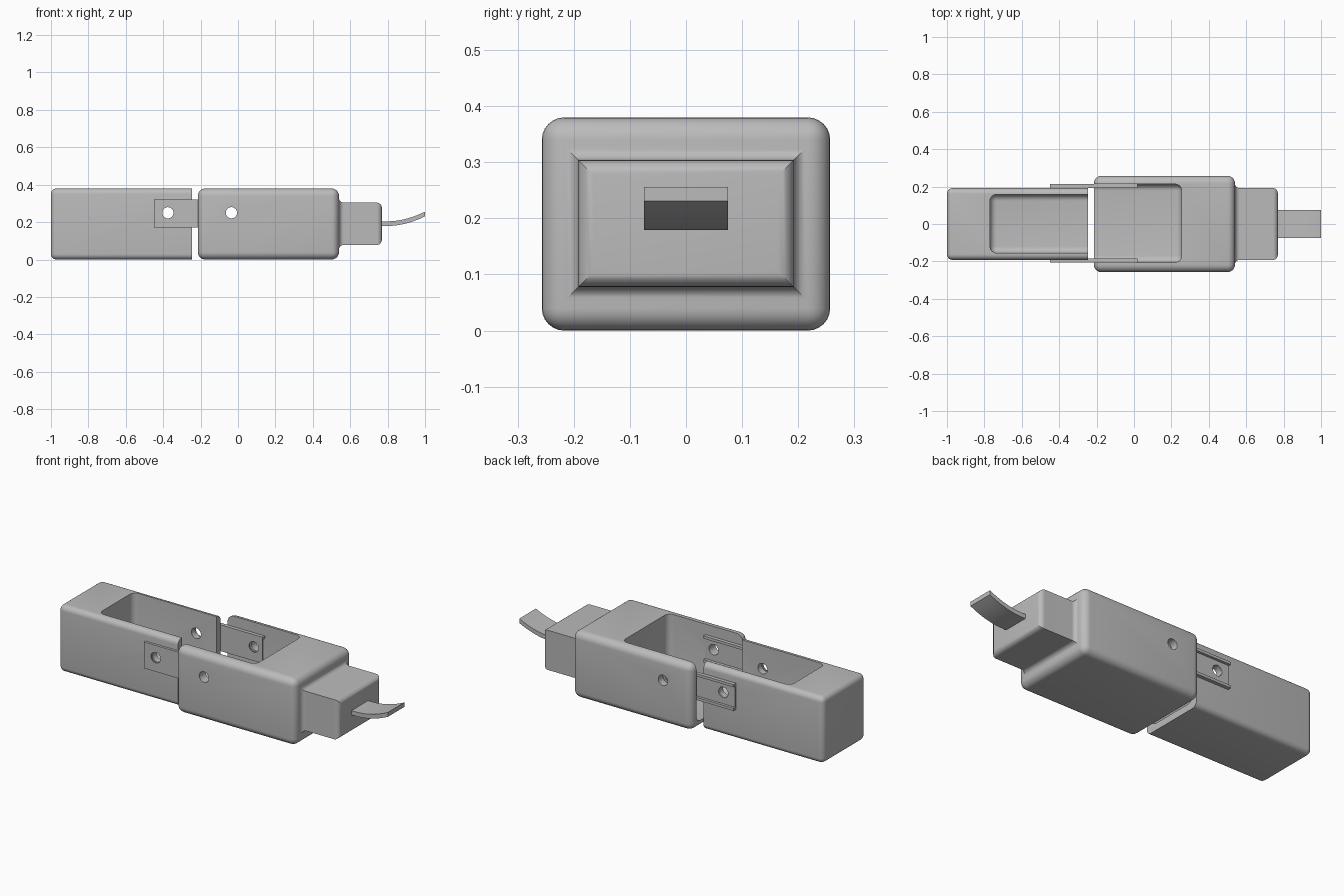
import bpy, bmesh, math

cube = bpy.data.objects.get("Cube")
if cube:
    bpy.data.objects.remove(cube, do_unlink=True)

GREY = (0.5, 0.5, 0.5)
mat = bpy.data.materials.new("plain grey")
mat.use_nodes = True
mat.diffuse_color = (*GREY, 1)
mat.node_tree.nodes["Principled BSDF"].inputs["Base Color"].default_value = (*GREY, 1)


def finish(name, bm):
    """Turn a bmesh into a named grey object."""
    bmesh.ops.recalc_face_normals(bm, faces=bm.faces)
    mesh = bpy.data.meshes.new(name)
    bm.to_mesh(mesh)
    bm.free()
    mesh.materials.append(mat)
    obj = bpy.data.objects.new(name, mesh)
    bpy.context.collection.objects.link(obj)
    return obj


def box(name, x, y, z, radius=0.0):
    """Box between (low, high) limits, with optional rounded edges."""
    bm = bmesh.new()
    bmesh.ops.create_cube(bm, size=1)
    for v in bm.verts:
        v.co = [lim[0] if c < 0 else lim[1] for c, lim in zip(v.co, (x, y, z))]
    if radius:
        bmesh.ops.bevel(bm, geom=bm.edges[:], offset=radius, segments=6,
                        profile=0.5, affect='EDGES')
    return finish(name, bm)


def loft(name, rings):
    """Skin a list of equal rings of points and cap both ends."""
    bm = bmesh.new()
    rows = [[bm.verts.new(p) for p in ring] for ring in rings]
    n = len(rows[0])
    for a, b in zip(rows, rows[1:]):
        for i in range(n):
            j = (i + 1) % n
            bm.faces.new((a[i], a[j], b[j], b[i]))
    bm.faces.new(rows[0])
    bm.faces.new(rows[-1])
    return finish(name, bm)


def pin_hole(x):
    bm = bmesh.new()
    bmesh.ops.create_cone(bm, cap_ends=True, segments=32, radius1=0.03,
                          radius2=0.03, depth=1)
    for v in bm.verts:
        v.co = (v.co.x + x, v.co.z, v.co.y + 0.25)
    return finish("hole_cutter", bm)


def cut(obj, cutters):
    for c in cutters:
        mod = obj.modifiers.new("cut", 'BOOLEAN')
        mod.operation = 'DIFFERENCE'
        mod.solver = 'EXACT'
        mod.object = c
    bpy.context.view_layer.update()
    graph = bpy.context.evaluated_depsgraph_get()
    mesh = bpy.data.meshes.new_from_object(obj.evaluated_get(graph))
    obj.modifiers.clear()
    obj.data = mesh


# Cutters shared by several parts
holes = [pin_hole(-0.375), pin_hole(-0.035)]
small_cavity = box("small_cavity_cutter", (-0.77, 0), (-0.155, 0.158), (0.04, 0.6), 0.035)
large_cavity = box("large_cavity_cutter", (-0.5, 0.255), (-0.205, 0.213), (0.04, 0.6), 0.035)
end_trim = box("end_trim_cutter", (-0.245, 0.2), (-0.5, 0.5), (-0.2, 0.7))
cutters = holes + [small_cavity, large_cavity, end_trim]

# Two open-topped housings facing each other
small_housing = box("small_housing", (-1, -0.1), (-0.192, 0.192), (0, 0.38), 0.03)
cut(small_housing, [end_trim, small_cavity, holes[0]])
large_housing = box("large_housing", (-0.215, 0.54), (-0.257, 0.257), (0, 0.38), 0.04)
cut(large_housing, [large_cavity, holes[1]])
parts = [small_housing, large_housing]

# Two channel-shaped link plates, flanges towards the back
for name, y in (("front_link_plate", -0.206), ("back_link_plate", 0.193)):
    deep, thin, low, high, rail = y + 0.021, y + 0.006, 0.17, 0.32, 0.015
    section = [(y, low), (deep, low), (deep, low + rail), (thin, low + rail),
               (thin, high - rail), (deep, high - rail), (deep, high), (y, high)]
    plate = loft(name, [[(x, *p) for p in section] for x in (-0.45, 0.02)])
    cut(plate, holes)
    parts.append(plate)

# Nose: square-cornered block with a flared root and a rounded end
steps = [math.radians(a) for a in range(0, 91, 15)]
profile = [(0.53, 0.025)]
profile += [(0.565 - 0.025 * math.cos(a), 0.025 * (1 - math.sin(a))) for a in steps]
profile += [(0.742 + 0.027 * math.sin(a), -0.027 * (1 - math.cos(a))) for a in steps]
corners = [(-1, -1), (1, -1), (1, 1), (-1, 1)]
parts.append(loft("nose", [[(x, sy * (0.192 + d), 0.191 + sz * (0.113 + d))
                            for sy, sz in corners] for x, d in profile]))

# Tongue: strip that curls upwards
rings = []
for i in range(17):
    x = 0.75 + 0.25 * i / 16
    z = 0.179 + 0.052 * (max(x - 0.79, 0) / 0.21) ** 2
    rings.append([(x, -0.075, z), (x, 0.075, z), (x, 0.075, z + 0.025), (x, -0.075, z + 0.025)])
parts.append(loft("tongue", rings))

for c in cutters:
    bpy.data.objects.remove(c, do_unlink=True)

# Smooth the rounded edges, keep corners crisp
bpy.ops.object.select_all(action='DESELECT')
for obj in parts:
    obj.select_set(True)
bpy.context.view_layer.objects.active = parts[0]
bpy.ops.object.shade_smooth_by_angle(angle=math.radians(30))
